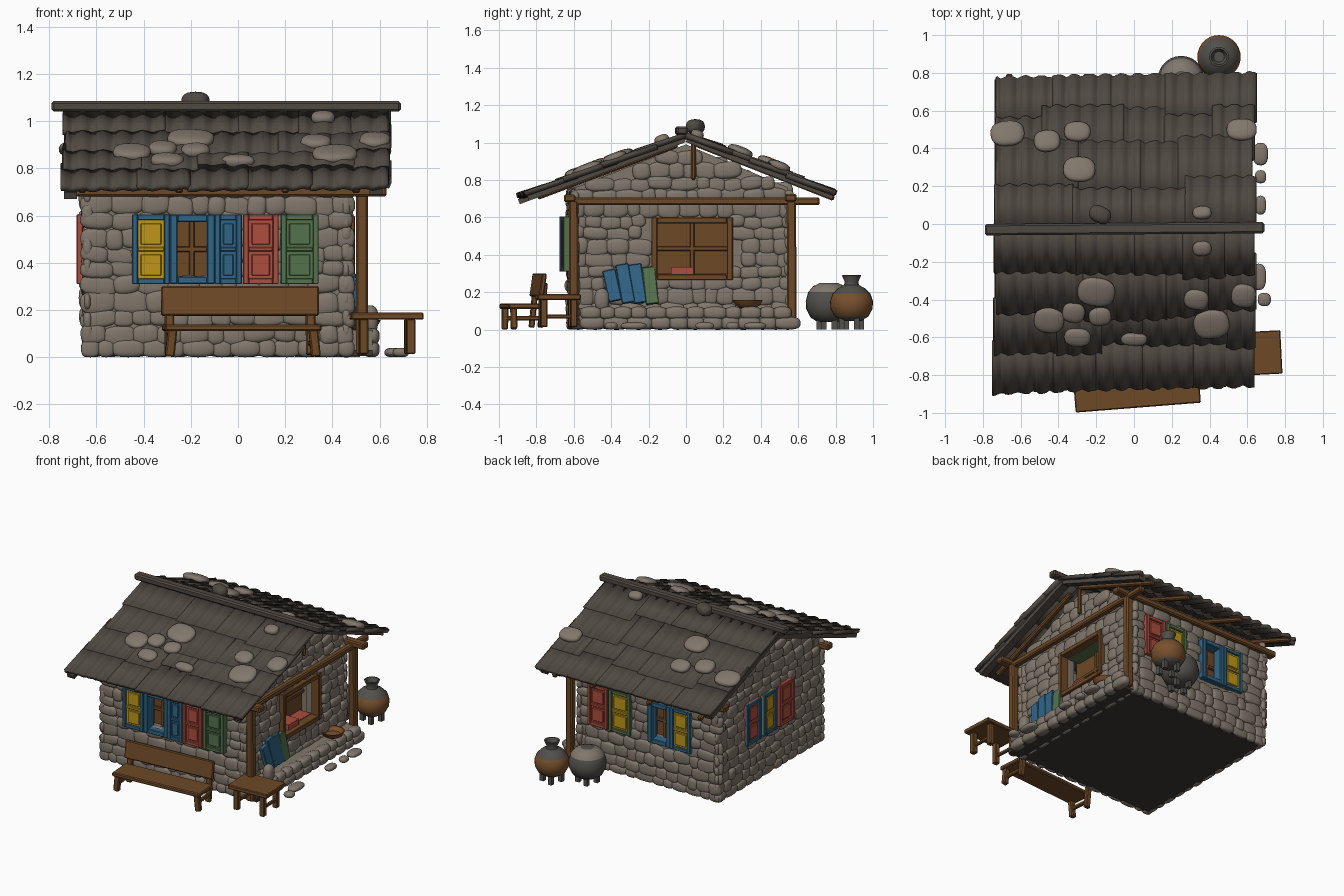
import bpy, bmesh, math, random
from mathutils import Matrix, Vector

if "Cube" in bpy.data.objects:
    bpy.data.objects.remove(bpy.data.objects["Cube"])

random.seed(4)
R = random.uniform
T, I = Matrix.Translation, Matrix.Identity(4)


def rot(deg, axis='Z'):
    return Matrix.Rotation(math.radians(deg), 4, axis)


def mat(name, r, g, b):
    m = bpy.data.materials.new(name)
    m.diffuse_color = (r, g, b, 1)
    m.use_nodes = True
    m.node_tree.nodes["Principled BSDF"].inputs["Base Color"].default_value = m.diffuse_color
    return m


STONE = mat("stone", .22, .185, .15)
ROOF = mat("weathered_roof", .08, .066, .055)
DARK = mat("charcoal", .045, .041, .037)
WOOD = mat("wood", .155, .066, .02)
BLUE = mat("blue_paint", .03, .13, .24)
YELLOW = mat("yellow_paint", .52, .31, .01)
RED = mat("red_paint", .42, .075, .05)
GREEN = mat("green_paint", .09, .17, .075)
CLAY = mat("clay", .19, .082, .027)
IRON = mat("grey_pot", .085, .08, .07)


def finish(name, bm, mats, smooth=None, bevel=0, solid=0):
    bmesh.ops.recalc_face_normals(bm, faces=bm.faces)
    me = bpy.data.meshes.new(name)
    bm.to_mesh(me)
    bm.free()
    for m in mats:
        me.materials.append(m)
    o = bpy.data.objects.new(name, me)
    bpy.context.collection.objects.link(o)
    if smooth:
        me.polygons.foreach_set("use_smooth", [True] * len(me.polygons))
        me.set_sharp_from_angle(angle=math.radians(smooth))
    if bevel:
        b = o.modifiers.new("bevel", 'BEVEL')
        b.width, b.segments = bevel, 1
    if solid:
        s = o.modifiers.new("thickness", 'SOLIDIFY')
        s.thickness, s.offset = solid, 0


def box(bm, c, s, M=I, r=I, mi=0):
    g = bmesh.ops.create_cube(bm, size=1, matrix=M @ T(c) @ r @ Matrix.Diagonal((*s, 1)))
    for f in {f for v in g['verts'] for f in v.link_faces}:
        f.material_index = mi


def span(bm, a, b, M=I, mi=0):
    """Box between two opposite corners."""
    a, b = Vector(a), Vector(b)
    box(bm, (a + b) / 2, [abs(k) for k in b - a], M, I, mi)


def stone(bm, c, rad, M=I, power=.7, r=I):
    g = bmesh.ops.create_icosphere(bm, subdivisions=3, radius=1)
    X = M @ T(c) @ r
    for v in g['verts']:
        v.co = X @ Vector([math.copysign(abs(k) ** power, k) * q for k, q in zip(v.co, rad)])


# ---- Walls: local x along the wall, local -y outward
FRONT, BACK = T((0, -.605, 0)) @ rot(1.5), T((0, .545, 0)) @ rot(180)
LEFT, RIGHT = T((-.64, 0, 0)) @ rot(-90), T((.46, 0, 0)) @ rot(90)


def gable(u):
    return .99 - .38 * abs(u)


def eave(u):
    return .78


def wall(name, M, u0, u1, top, hole=None):
    bm = bmesh.new()
    if hole:
        a, b, c, d = hole
        span(bm, (u0, 0, .01), (a, .08, .76), M)
        span(bm, (b, 0, .01), (u1, .08, .76), M)
        span(bm, (a, 0, .01), (b, .08, c), M)
        span(bm, (a, 0, d), (b, .08, .76), M)
    else:
        span(bm, (u0, 0, .01), (u1, .08, .76), M)
    if top is gable:
        tri = [bm.verts.new(M @ Vector(p)) for p in ((u0, 0, .76), (u1, 0, .76), (0, 0, .99))]
        f = bm.faces.new(tri)
        e = bmesh.ops.extrude_face_region(bm, geom=[f])['geom']
        bmesh.ops.translate(bm, vec=M.to_3x3() @ Vector((0, .07, 0)),
                            verts=[v for v in e if isinstance(v, bmesh.types.BMVert)])
    z = 0.0
    while z < .98:
        h, u = R(.055, .085), u0 - .02
        while u < u1:
            w = min(R(.06, .14), u1 + .03 - u)
            cx, cz = u + w / 2, z + h / 2
            blocked = hole and u + w > hole[0] + .01 and u < hole[1] - .01 \
                and z + h > hole[2] + .01 and z < hole[3] - .01
            if not blocked and z + h < top(cx) + .01:
                stone(bm, (cx, .002, cz + (R(-.008, .008) if z else .006)), (w * .58, R(.016, .028), h * .6), M,
                      R(.65, .8), rot(R(-10, 10) if z else 0, 'Y'))
            u += w
        z += h
    finish(name, bm, [STONE], 50)


wall("front_wall", FRONT, -.64, .46, eave, (-.27, -.12, .34, .58))
wall("back_wall", BACK, -.46, .64, eave, (.12, .27, .34, .58))
wall("left_wall", LEFT, -.545, .61, gable)
wall("right_wall", RIGHT, -.59, .545, gable, (-.16, .23, .29, .58))

bm = bmesh.new()
span(bm, (-.64, -.6, .005), (.57, .54, .03))
finish("floor", bm, [DARK])

# ---- Stone ledge on the right side, with loose rocks
bm = bmesh.new()
span(bm, (.45, -.57, .01), (.57, .56, .115))
for row in range(2):
    y = -.56
    while y < .55:
        w = R(.07, .13)
        stone(bm, (.565, y + w / 2, .034 + row * .055), (.035, w * .56, .034))
        y += w
for x, y, a, b in ((.66, -.28, .04, .07), (.69, -.4, .035, .035), (.67, .37, .04, .06),
                   (.67, .25, .03, .035), (.67, .1, .03, .05)):
    stone(bm, (x, y, .02), (a, b, .02), I, .8)
stone(bm, (.56, -.45, .16), (.035, .04, .06), I, .8)
finish("ledge", bm, [STONE], 50)


# ---- Shutters and windows
def shutter(name, M, u, w, frame, panel, out, z0=.31, z1=.605):
    bm = bmesh.new()
    b, m = .024, (z0 + z1) / 2
    span(bm, (u, -out + .014, z0), (u + w, 0, z1), M, 1)
    for a, c in ((u, u + b), (u + w - b, u + w)):
        span(bm, (a, -out, z0), (c, 0, z1), M)
    for z in (z0, z1 - b):
        span(bm, (u + b, -out + .002, z), (u + w - b, 0, z + b), M)
    span(bm, (u + b, -out + .004, m - .009), (u + w - b, 0, m + .009), M, 1)
    for z in (z0 + .036, m + .02):
        span(bm, (u + .036, -out + .006, z), (u + w - .036, -.01, z + .09), M, 1)
    finish(name, bm, [frame, panel], bevel=.003)


for i, (M, u, w, a, b, out) in enumerate((
        (FRONT, -.45, .16, BLUE, YELLOW, .06), (FRONT, -.1, .115, BLUE, BLUE, .06),
        (FRONT, .02, .15, RED, RED, .06), (FRONT, .18, .16, GREEN, GREEN, .06),
        (BACK, -.38, .16, RED, RED, .04), (BACK, -.21, .17, GREEN, YELLOW, .04),
        (BACK, .28, .16, BLUE, YELLOW, .04), (LEFT, -.27, .16, BLUE, RED, .044),
        (LEFT, -.08, .15, BLUE, YELLOW, .044), (LEFT, .1, .17, RED, RED, .044))):
    shutter("shutter_%d" % (i + 1), M, u, w, a, b, out)


def window(name, M, u0, u1, z0, z1, frame, out, depth):
    bm = bmesh.new()
    b = .032
    for a, c in ((u0, u0 + b), (u1 - b, u1)):
        span(bm, (a, -out, z0), (c, .03, z1), M)
    for z in (z0, z1 - b):
        span(bm, (u0 + b, -out, z), (u1 - b, .03, z + b), M)
    span(bm, (u0, depth, z0), (u1, depth + .02, z1), M, 1)
    m, zm = (u0 + u1) / 2, (z0 + z1) / 2
    span(bm, (m - .012, depth - .02, z0), (m + .012, depth, z1), M, 1)
    span(bm, (u0, depth - .02, zm - .012), (u1, depth, zm + .012), M, 1)
    finish(name, bm, [frame, WOOD], bevel=.004)


window("front_window", FRONT, -.29, -.1, .31, .605, BLUE, .055, .05)
window("back_window", BACK, .1, .28, .31, .605, BLUE, .038, .05)
window("right_window", RIGHT, -.185, .25, .265, .6, WOOD, .035, .12)
bm = bmesh.new()
span(bm, (-.153, .03, .29), (.218, .12, .299), RIGHT)
span(bm, (-.08, .0, .297), (.04, .1, .335), RIGHT)
finish("red_sill", bm, [RED])
bm = bmesh.new()
span(bm, (-.153, .03, .566), (.218, .12, .575), RIGHT)
finish("green_lintel", bm, [GREEN])

# ---- Timber frame
bm = bmesh.new()
for y in (-.6, .565):
    box(bm, (.525, y, .35), (.05, .05, .68), I, rot(R(-1, 1), 'X'))
box(bm, (-.045, -.622, .702), (1.35, .06, .042))
box(bm, (-.045, .56, .705), (1.35, .06, .042))
box(bm, (.525, .045, .685), (.045, 1.34, .04))
box(bm, (.5, .04, .9), (.025, .025, .2))
for x in (-.66, -.25, .2, .5):
    for s, tilt in ((-1, 20.5), (1, -21.5)):
        box(bm, (x, s * .42, .848), (.035, .8, .03), I, rot(tilt, 'X'))
finish("timber_frame", bm, [WOOD], bevel=.008)


# ---- Roof: overlapping corrugated sheets on two slopes
def slope(name, side, angle, left_y, right_y):
    bm = bmesh.new()
    ca, sa = math.cos(math.radians(angle)), math.sin(math.radians(angle))
    rows = 4
    for i in range(rows):
        x = -.74 + R(-.012, .012)
        while x < .6:
            x1 = x + R(.2, .5)
            if x1 > .5:
                x1 = .635 + R(-.012, .012)
            lift, drop = R(-.002, .006), R(-.06, .06)
            n = max(2, round((x1 - x) / .011))
            prev = None
            for k in range(n + 1):
                px = x + (x1 - x) * k / n
                end = (left_y + (right_y - left_y) * (px + .73) / 1.36) / ca
                s0 = max(0, end * i / rows - .06)
                s1 = end * (i + 1) / rows + (.02 + drop if i < rows - 1 else drop * .15)
                s1 += .005 * math.sin(px * 2 * math.pi / .085) + R(-.003, .003)
                col = []
                for s, hh in ((s0, -.004), (s1, lift + .004)):
                    hh += .006 * math.sin(px * 2 * math.pi / .085)
                    col.append(bm.verts.new((px, side * (s * ca + hh * sa), 1.04 - s * sa + hh * ca)))
                if prev:
                    bm.faces.new((prev[0], col[0], col[1], prev[1]))
                prev = col
            x = x1 - .004
    # dark edge boards under both verges
    for x in (-.71, .585):
        L = (left_y if x < 0 else right_y) / ca
        box(bm, (x, side * L * ca * .5, 1.018 - L * sa * .5), (.04, L * .97, .014), I, rot(-side * angle, 'X'))
    finish(name, bm, [ROOF], 40, solid=.026)


slope("front_roof", -1, 20.5, .9, .85)
slope("back_roof", 1, 21.5, .765, .79)
bm = bmesh.new()
box(bm, (-.05, -.025, 1.063), (1.48, .06, .045), I, rot(.4))
finish("ridge_beam", bm, [ROOF], bevel=.01)

# ---- Flat stones weighing down the roof
bm = bmesh.new()
for x, y, a, b in ((-.67, .48, .09, .07), (-.46, .44, .07, .06), (-.3, .49, .07, .055), (-.29, .29, .085, .07),
                   (.57, .5, .08, .06), (.36, .06, .05, .035), (.36, -.13, .05, .04), (-.2, -.36, .1, .08),
                   (-.45, -.51, .08, .07), (-.32, -.47, .06, .055), (-.3, -.6, .07, .05), (-.18, -.49, .06, .05),
                   (.33, -.4, .065, .055), (.41, -.53, .095, .08), (.58, -.38, .065, .065), (0, -.61, .07, .035)):
    stone(bm, (x, y, 1.066 - .385 * abs(y)), (a, b, .026), I, .8, rot(21 if y < 0 else -21, 'X') @ rot(R(-9, 9)))
finish("roof_stones", bm, [STONE], 60)
bm = bmesh.new()
stone(bm, (-.18, .05, 1.085), (.06, .045, .04), I, .8, rot(-25))
finish("ridge_stone", bm, [ROOF], 60)

# ---- Bench and stool
B = T((.015, -.875, 0)) @ rot(4.5)
bm = bmesh.new()
box(bm, (0, -.01, .125), (.665, .175, .028), B)
box(bm, (0, .085, .238), (.67, .025, .125), B, rot(-8, 'X'))
for s in (-1, 1):
    box(bm, (s * .3, .085, .13), (.04, .03, .24), B, rot(-6, 'X'))
    box(bm, (s * .305, -.07, .06), (.04, .035, .115), B, rot(-6 * s, 'Y'))
    box(bm, (s * .3, 0, .06), (.025, .17, .025), B)
finish("bench", bm, [WOOD], bevel=.006)

S = T((.628, -.685, 0)) @ rot(3)
bm = bmesh.new()
box(bm, (0, 0, .174), (.305, .23, .03), S)
for x in (-.1, .1):
    for y in (-.08, .08):
        box(bm, (x, y, .088), (.038, .038, .15), S)
    box(bm, (x, 0, .07), (.022, .16, .022), S)
finish("stool", bm, [WOOD], bevel=.005)


# ---- Turned pots and bowl
def lathe(name, c, profile, mats, rule, feet=0):
    bm = bmesh.new()
    n = 28
    rings = [[bm.verts.new((c[0] + r * math.cos(2 * math.pi * k / n), c[1] + r * math.sin(2 * math.pi * k / n),
                            c[2] + z)) for k in range(n)] for r, z in profile]
    for a, b in zip(rings, rings[1:]):
        for k in range(n):
            f = bm.faces.new((a[k], a[(k + 1) % n], b[(k + 1) % n], b[k]))
            f.material_index = rule(f.calc_center_median().z)
    bm.faces.new(rings[0])
    bm.faces.new(rings[-1])
    for k in range(feet):
        t = 2 * math.pi * k / feet + .5
        box(bm, (c[0] + .06 * math.cos(t), c[1] + .06 * math.sin(t), .035), (.03, .03, .07))
    finish(name, bm, mats, 45)


lathe("tall_jar", (.45, .885, 0), ((.05, .045), (.09, .07), (.112, .11), (.115, .15), (.102, .19), (.07, .222),
      (.04, .238), (.036, .255), (.052, .29), (.042, .292), (.028, .26)), [IRON, CLAY],
      lambda z: int(.07 < z < .2), 4)
lathe("round_pot", (.25, .765, 0), ((.06, .04), (.1, .065), (.122, .11), (.125, .15), (.112, .2), (.085, .232),
      (.045, .25)), [IRON, STONE], lambda z: int(z > .2), 4)
lathe("bowl", (.525, .33, .112), ((.035, 0), (.065, .018), (.08, .045), (.07, .045), (.05, .02)), [CLAY],
      lambda z: 0)

# ---- Painted boards leaning on the right wall
for i, (y, z, h, m) in enumerate(((-.395, .235, .17, BLUE), (-.325, .245, .21, BLUE),
                                  (-.26, .245, .21, BLUE), (-.19, .235, .2, GREEN))):
    bm = bmesh.new()
    box(bm, (.505 - .004 * i, y, z), (.03, .07, h), I, rot(-8, 'Y') @ rot(12 - 2 * i, 'X'))
    finish("leaning_board_%d" % (i + 1), bm, [m], bevel=.004)
